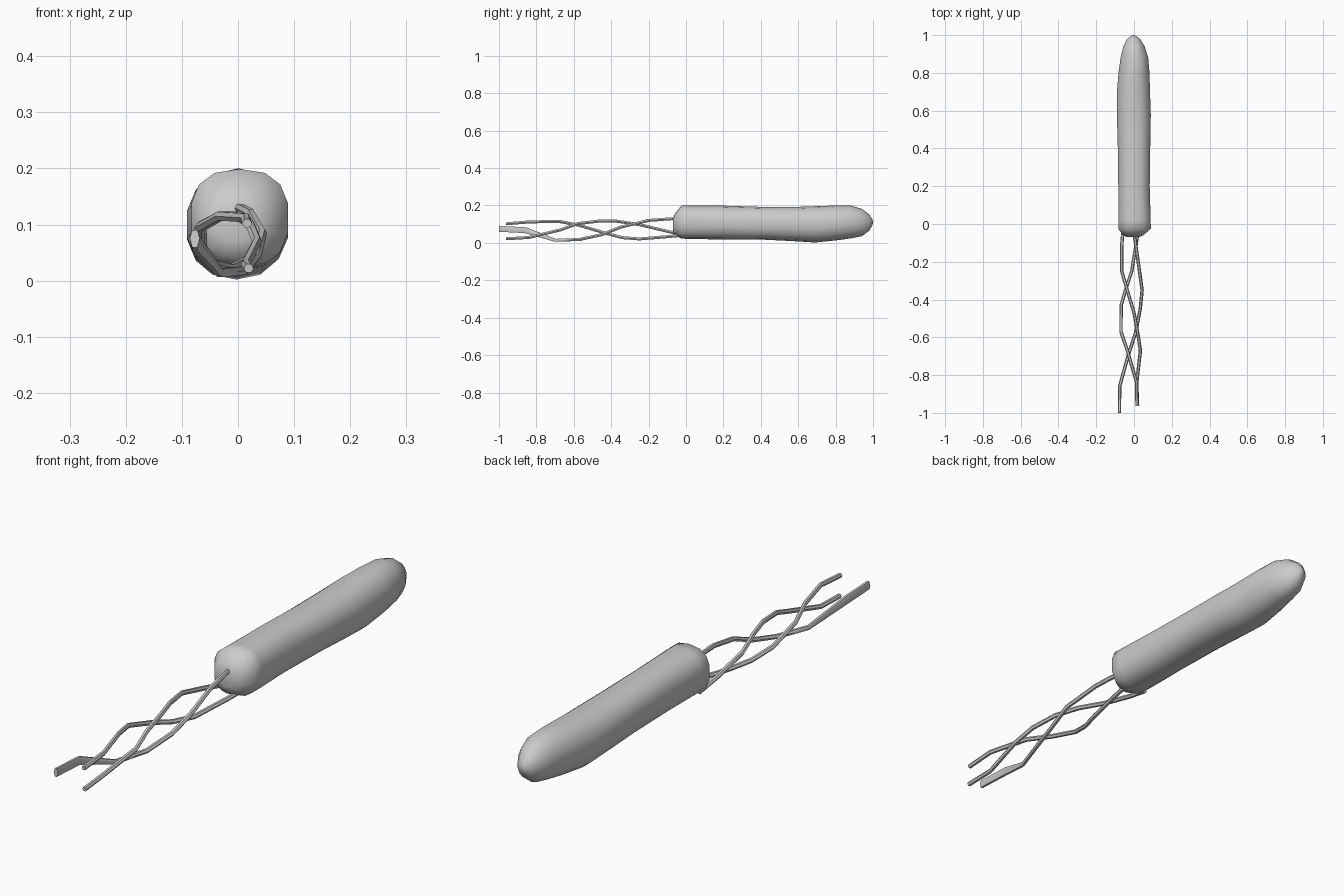
import bpy, bmesh, math
from mathutils import Vector


def finish(name, bm, angle):
    bmesh.ops.recalc_face_normals(bm, faces=bm.faces)
    me = bpy.data.meshes.new(name)
    bm.to_mesh(me)
    bm.free()
    ob = bpy.data.objects.new(name, me)
    bpy.context.collection.objects.link(ob)
    bpy.ops.object.select_all(action='DESELECT')
    ob.select_set(True)
    bpy.context.view_layer.objects.active = ob
    bpy.ops.object.shade_smooth_by_angle(angle=math.radians(angle))
    return ob


def skin(bm, rings):
    for a, b in zip(rings, rings[1:]):
        n = len(a)
        for i in range(n):
            j = (i + 1) % n
            bm.faces.new((a[i], a[j], b[j], b[i]))


def spow(v, p):
    return math.copysign(abs(v) ** p, v)


# Cell body: rounded sections (y, centre x, half width, bottom z, top z, squareness)
SECTIONS = [
    (-0.070, -0.005, 0.030, 0.070, 0.130, 1.0),
    (-0.060, -0.005, 0.055, 0.040, 0.155, 1.0),
    (-0.025, 0.003, 0.088, 0.024, 0.199, 0.8),
    (0.02, 0.003, 0.087, 0.020, 0.199, 0.8),
    (0.20, 0.000, 0.085, 0.019, 0.199, 0.85),
    (0.42, 0.000, 0.088, 0.017, 0.192, 0.85),
    (0.58, -0.001, 0.092, 0.009, 0.192, 0.88),
    (0.69, -0.003, 0.090, 0.002, 0.196, 0.9),
    (0.80, 0.000, 0.084, 0.013, 0.200, 0.95),
    (0.88, 0.002, 0.075, 0.024, 0.200, 1.0),
    (0.94, 0.000, 0.058, 0.036, 0.182, 1.0),
    (0.98, -0.002, 0.035, 0.065, 0.152, 1.0),
    (0.997, -0.003, 0.012, 0.095, 0.125, 1.0),
]
bm = bmesh.new()
SIDES = 14
rings = []
for y, cx, rx, z0, z1, p in SECTIONS:
    ring = []
    for i in range(SIDES):
        a = 2 * math.pi * (i + 0.5) / SIDES
        ring.append(bm.verts.new((cx + rx * spow(math.cos(a), p), y,
                                  (z0 + z1) / 2 + (z1 - z0) / 2 * spow(math.sin(a), p))))
    rings.append(ring)
skin(bm, rings)
for ring, pole in ((rings[0], (-0.005, -0.068, 0.10)), (rings[-1], (-0.003, 1.0, 0.11))):
    tip = bm.verts.new(pole)
    for i in range(SIDES):
        bm.faces.new((ring[i], ring[(i + 1) % SIDES], tip))
finish("cell_body", bm, 60)


# Flagella: six-sided tubes through a few (x, y, z) points on a loose helix
def tube(name, pts, radii, sides=6):
    bm = bmesh.new()
    pts = [Vector(p) for p in pts]
    rings = []
    for k, p in enumerate(pts):
        d = (pts[min(k + 1, len(pts) - 1)] - pts[max(k - 1, 0)]).normalized()
        u = d.cross(Vector((0, 0, 1))).normalized()
        v = u.cross(d)
        rx, rz = radii[k]
        rings.append([bm.verts.new(p + u * rx * math.cos(2 * math.pi * i / sides)
                                   + v * rz * math.sin(2 * math.pi * i / sides))
                      for i in range(sides)])
    skin(bm, rings)
    bm.faces.new(rings[0])
    bm.faces.new(rings[-1])
    finish(name, bm, 50)


thin = (0.009, 0.009)
PATHS = [
    [(-0.005, -0.02, 0.13), (0.005, -0.08, 0.129), (0.022, -0.20, 0.120), (0.043, -0.35, 0.084),
     (0.033, -0.45, 0.044), (0.010, -0.57, 0.018), (-0.032, -0.70, 0.014),
     (-0.076, -0.86, 0.068), (-0.077, -1.0, 0.075)],
    [(-0.055, 0.0, 0.038), (-0.064, -0.10, 0.062), (-0.065, -0.25, 0.098), (-0.030, -0.37, 0.116),
     (0.000, -0.47, 0.116), (0.020, -0.58, 0.103), (0.034, -0.67, 0.070),
     (0.014, -0.84, 0.029), (0.019, -0.962, 0.022)],
    [(0.025, 0.0, 0.042), (0.014, -0.09, 0.034), (-0.012, -0.25, 0.021), (-0.042, -0.34, 0.028),
     (-0.068, -0.43, 0.052), (-0.069, -0.57, 0.094), (-0.032, -0.68, 0.115),
     (0.014, -0.84, 0.112), (0.016, -0.962, 0.102)],
]
for n, path in enumerate(PATHS):
    radii = [thin] * len(path)
    if n == 0:  # first strand flares to a thick end
        radii[-2:] = [(0.009, 0.018)] * 2
    tube(f"flagellum_{n + 1}", path, radii)
